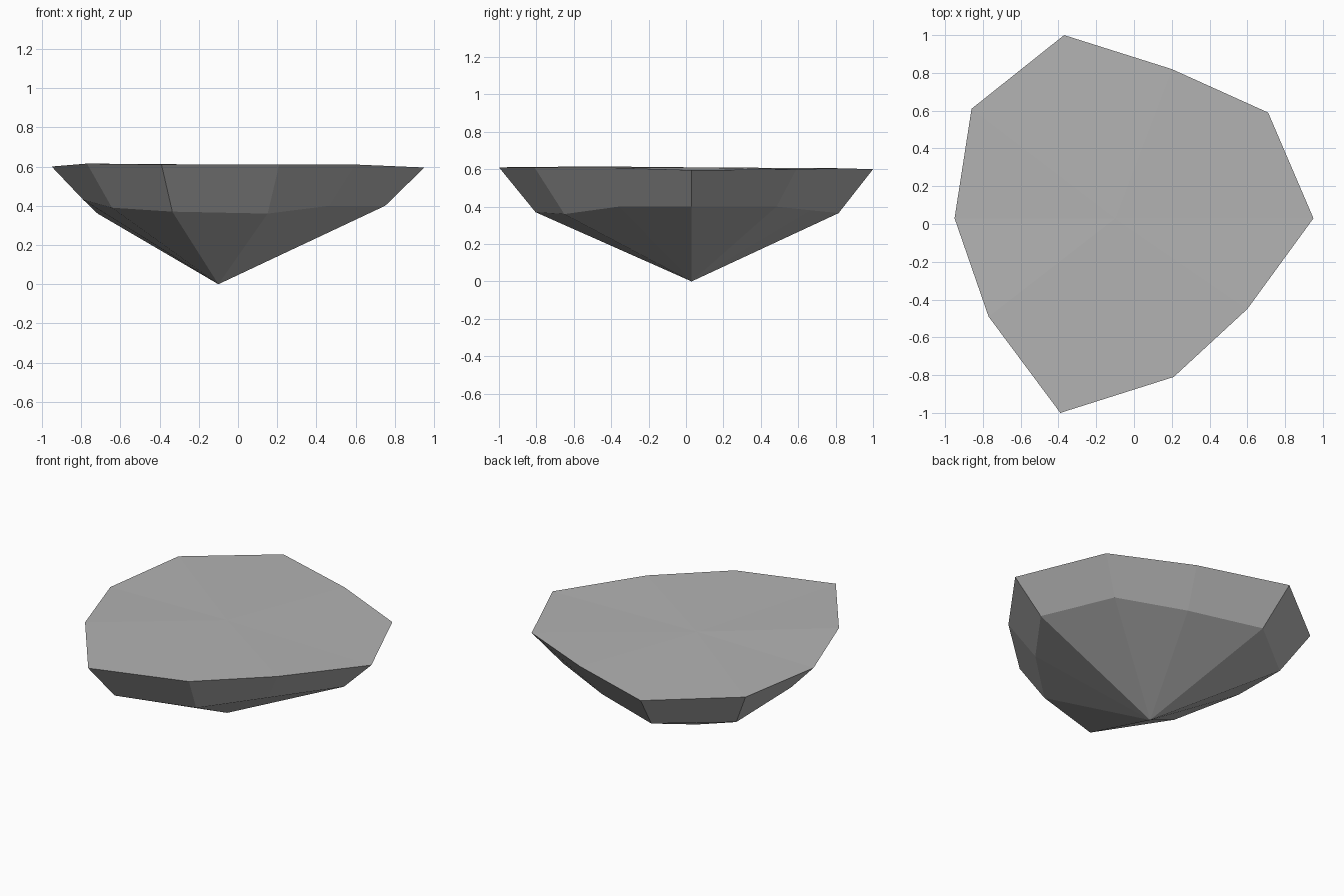
import bpy
import bmesh

cube = bpy.data.objects.get("Cube")
if cube:
    bpy.data.objects.remove(cube, do_unlink=True)

# Grey stone colour
stone = bpy.data.materials.new("grey_stone")
stone.use_nodes = True
colour = (0.45, 0.45, 0.45, 1)
stone.diffuse_color = colour
bsdf = stone.node_tree.nodes["Principled BSDF"]
bsdf.inputs["Base Color"].default_value = colour
bsdf.inputs["Roughness"].default_value = 0.9

# Uneven rim outline: x, y, rim height, shoulder height
OUTLINE = [
    (0.95, 0.03, 0.595, 0.40), (0.71, 0.59, 0.60, 0.40),
    (0.20, 0.82, 0.605, 0.38), (-0.37, 1.0, 0.60, 0.365),
    (-0.86, 0.61, 0.605, 0.36), (-0.95, 0.03, 0.60, 0.43),
    (-0.77, -0.49, 0.615, 0.39), (-0.39, -1.0, 0.61, 0.37),
    (0.21, -0.81, 0.61, 0.36), (0.60, -0.45, 0.61, 0.40),
]
TIP_X, TIP_Y = -0.10, 0.03
SHRINK = 0.81

bm = bmesh.new()
tip = bm.verts.new((TIP_X, TIP_Y, 0))
centre = bm.verts.new((TIP_X, TIP_Y, 0.61))
rim, shoulder = [], []
for x, y, rim_z, shoulder_z in OUTLINE:
    rim.append(bm.verts.new((x, y, rim_z)))
    shoulder.append(bm.verts.new((TIP_X + (x - TIP_X) * SHRINK,
                                  TIP_Y + (y - TIP_Y) * SHRINK, shoulder_z)))

# Top fan, sloping side band and pointed underside
for i in range(len(rim)):
    j = (i + 1) % len(rim)
    bm.faces.new((centre, rim[i], rim[j]))
    bm.faces.new((rim[i], shoulder[i], shoulder[j], rim[j]))
    bm.faces.new((tip, shoulder[j], shoulder[i]))
bmesh.ops.recalc_face_normals(bm, faces=bm.faces)

mesh = bpy.data.meshes.new("floating_rock")
bm.to_mesh(mesh)
bm.free()
mesh.materials.append(stone)
rock = bpy.data.objects.new("floating_rock", mesh)
bpy.context.collection.objects.link(rock)
